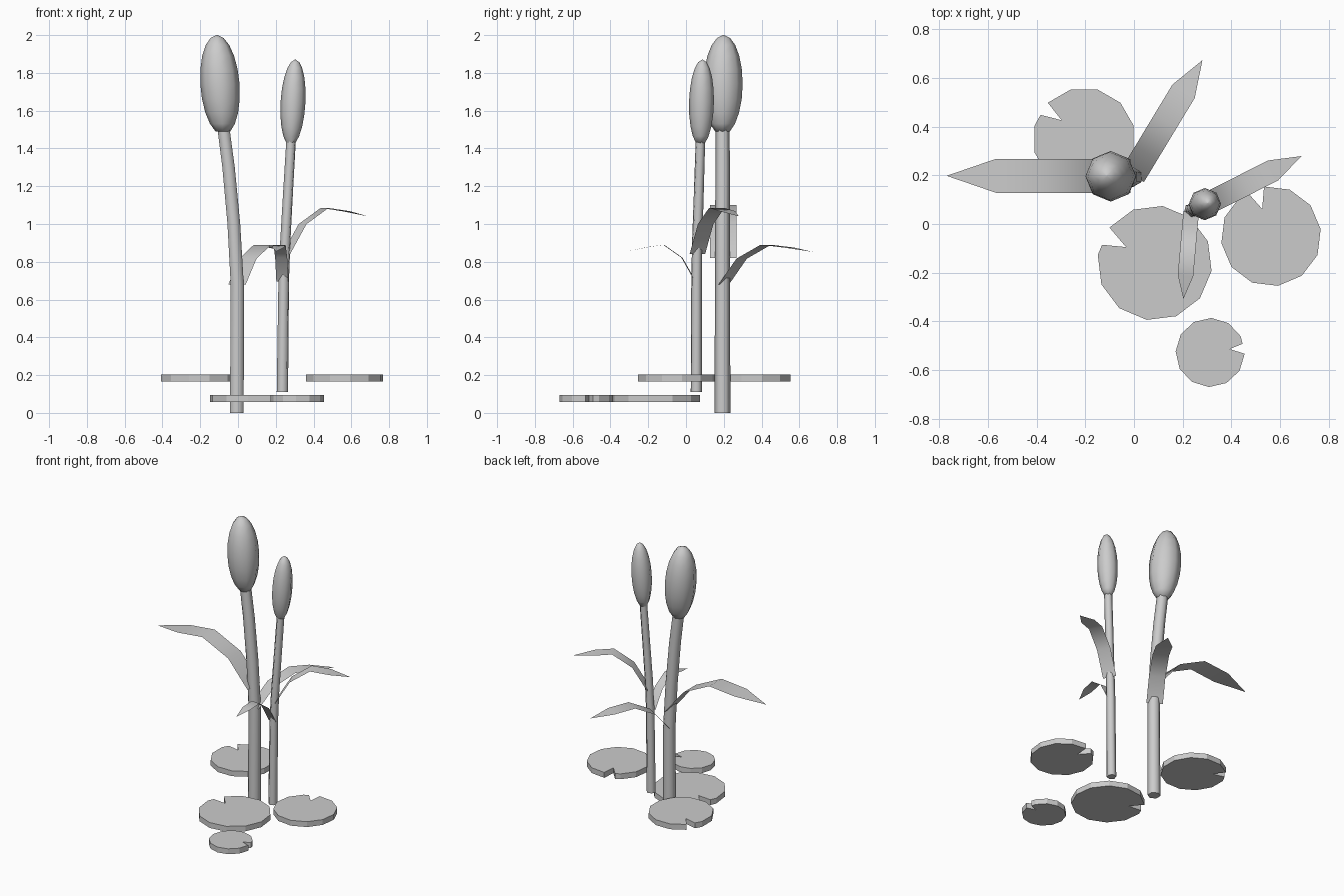
import bpy
from math import sin, cos, pi, radians, atan2

if "Cube" in bpy.data.objects:
    bpy.data.objects.remove(bpy.data.objects["Cube"])


def add_mesh(name, verts, faces, smooth=False):
    me = bpy.data.meshes.new(name)
    me.from_pydata(verts, [], faces)
    me.update()
    ob = bpy.data.objects.new(name, me)
    bpy.context.collection.objects.link(ob)
    if smooth:
        bpy.ops.object.select_all(action='DESELECT')
        ob.select_set(True)
        bpy.context.view_layer.objects.active = ob
        bpy.ops.object.shade_smooth_by_angle(angle=radians(65))
    return ob


def tube(name, rings, sides, turn=0.0):
    """Closed skin over horizontal rings given as (x, y, z, radius)."""
    verts, faces = [], []
    for x, y, z, r in rings:
        for k in range(sides):
            a = turn + 2 * pi * k / sides
            verts.append((x + r * cos(a), y + r * sin(a), z))
    for i in range(len(rings) - 1):
        for k in range(sides):
            n = (k + 1) % sides
            faces.append((i * sides + k, i * sides + n,
                          (i + 1) * sides + n, (i + 1) * sides + k))
    faces.append(tuple(reversed(range(sides))))
    last = (len(rings) - 1) * sides
    faces.append(tuple(range(last, last + sides)))
    return add_mesh(name, verts, faces, True)


def head(name, bottom, top, radius, start=-68, steps=9):
    """Leaning ellipsoid with its underside cut where the stem enters."""
    s0 = sin(radians(start))
    rings = []
    for i in range(steps + 1):
        a = radians(start + (88 - start) * i / steps)
        t = (sin(a) - s0) / (1 - s0)
        p = [b + (c - b) * t for b, c in zip(bottom, top)]
        rings.append((*p, radius * cos(a)))
    return tube(name, rings, 8)


def leaf(name, base, tip, half_width, rise):
    """Thin strip that arches up from the stem and ends in a point."""
    dx, dy = tip[0] - base[0], tip[1] - base[1]
    a = atan2(dy, dx)
    wx, wy = -sin(a) * half_width, cos(a) * half_width
    verts = []
    for d, h in ((0, 0), (.2, .65), (.47, 1), (.73, .93)):
        x, y, z = base[0] + dx * d, base[1] + dy * d, base[2] + rise * h
        verts += [(x - wx, y - wy, z), (x + wx, y + wy, z)]
    verts.append((tip[0], tip[1], base[2] + rise * .82))
    faces = [(i, i + 2, i + 3, i + 1) for i in (0, 2, 4)] + [(6, 8, 7)]
    return add_mesh(name, verts, faces, True)


def lily_pad(name, cx, cy, z, r, notch, inner, end):
    """Twelve-sided disc with a wedge cut between angles notch and end."""
    pts = [(inner, r * .57), (end, r * .97)]
    pts += [(notch + 30 * k, r) for k in range(1, 13)]
    flat = [(cx + q * cos(radians(a)), cy + q * sin(radians(a))) for a, q in pts]
    n = len(flat)
    verts = [(x, y, z) for x, y in flat] + [(x, y, z + .038) for x, y in flat]
    # Faces fan around the notch point, so the concave outline stays clean
    faces = [(0, k + 1, k) for k in range(1, n - 1)]
    faces += [(n, n + k, n + k + 1) for k in range(1, n - 1)]
    faces += [(k, (k + 1) % n, n + (k + 1) % n, n + k) for k in range(n)]
    return add_mesh(name, verts, faces)


# Tall reed
tube("tall_stem", [(-.006, .193, 0, .042), (-.004, .193, .68, .040),
                   (-.022, .193, 1.0, .039), (-.05, .194, 1.3, .038),
                   (-.08, .194, 1.53, .037)], 6, pi / 6)
head("tall_head", (-.08, .193, 1.49), (-.112, .199, 2.0), .104)
leaf("tall_leaf_left", (-.015, .198, .82), (-.77, .198), .07, .28)
leaf("tall_leaf_back", (-.005, .2, .68), (.281, .673), .0535, .21)

# Short reed
tube("short_stem", [(.235, .055, .11, .031), (.242, .056, .7, .029),
                    (.25, .059, .9, .028), (.265, .068, 1.17, .027),
                    (.282, .077, 1.46, .026)], 6, pi / 12)
head("short_head", (.28, .077, 1.43), (.303, .087, 1.87), .066)
leaf("short_leaf_right", (.255, .06, .84), (.688, .279), .046, .245)
leaf("short_leaf_front", (.235, .05, .695), (.203, -.308), .032, .195)

# Floating pads
lily_pad("pad_back", -.205, .349, .165, .211, 135, 140, 151)
lily_pad("pad_right", .563, -.05, .165, .206, 98, 108, 118)
lily_pad("pad_middle", .085, -.16, .058, .236, 142, 151, 161)
lily_pad("pad_front", .313, -.528, .058, .142, -2, 10, 15)
